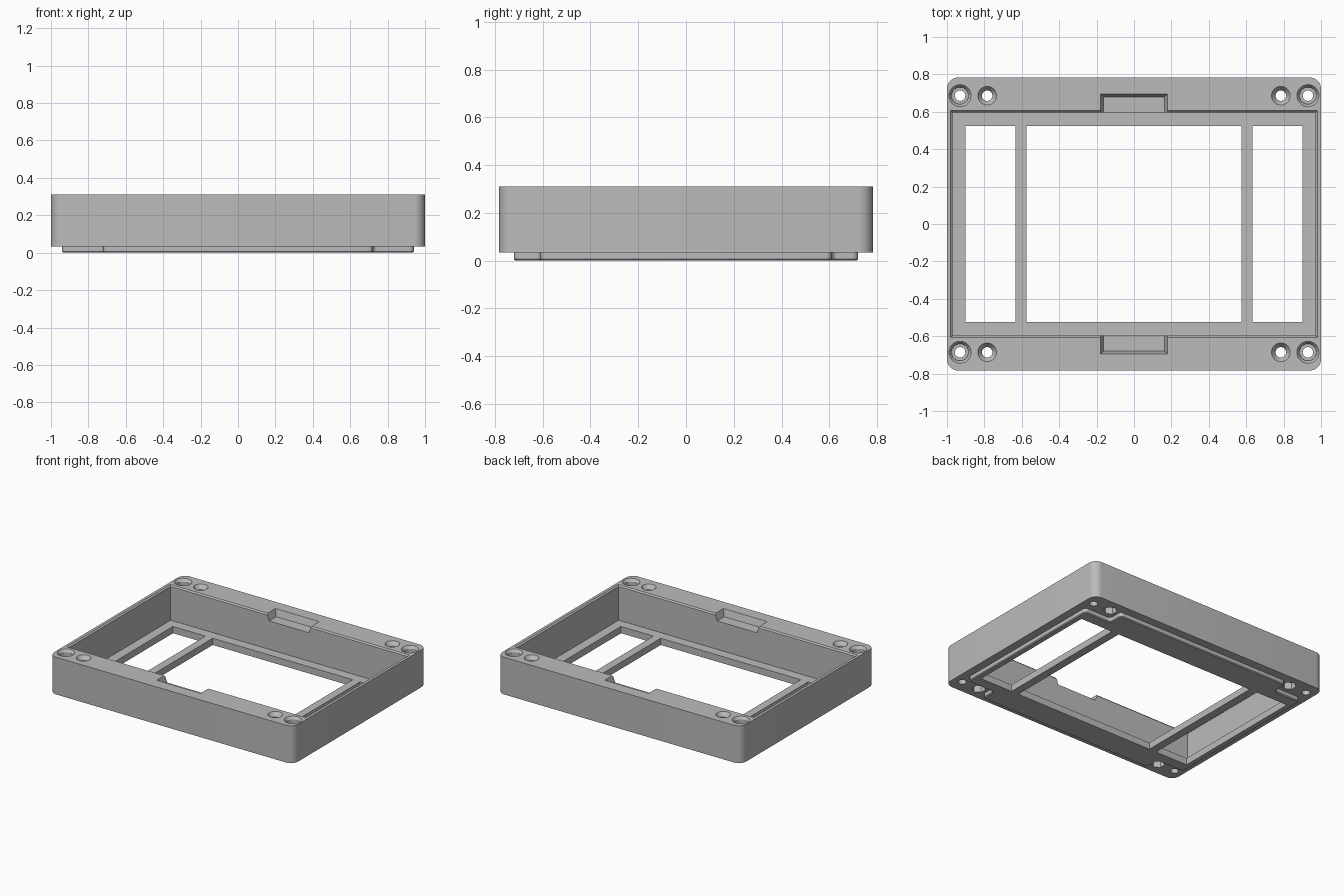
import bpy, bmesh, math
from mathutils import Matrix

if "Cube" in bpy.data.objects:
    bpy.data.objects.remove(bpy.data.objects["Cube"])

grey = bpy.data.materials.new("plain grey")
grey.use_nodes = True
colour = (0.5, 0.5, 0.5, 1)
grey.diffuse_color = colour
grey.node_tree.nodes["Principled BSDF"].inputs["Base Color"].default_value = colour

TOP, BASE, FLOOR = 0.31, 0.034, 0.05


def finish(name, bm):
    bmesh.ops.recalc_face_normals(bm, faces=bm.faces)
    mesh = bpy.data.meshes.new(name)
    bm.to_mesh(mesh)
    bm.free()
    obj = bpy.data.objects.new(name, mesh)
    bpy.context.collection.objects.link(obj)
    return obj


def prism(name, outline, z0, z1, radius=0.0, rim=0.0):
    """Upright prism with rounded corners and an optional softened bottom rim."""
    bm = bmesh.new()
    face = bm.faces.new([bm.verts.new((x, y, z0)) for x, y in outline])
    ext = bmesh.ops.extrude_face_region(bm, geom=[face])
    for v in ext["geom"]:
        if isinstance(v, bmesh.types.BMVert):
            v.co.z = z1
    if radius:
        upright = [e for e in bm.edges if abs(e.verts[0].co.z - e.verts[1].co.z) > 0.001]
        bmesh.ops.bevel(bm, geom=upright, offset=radius, segments=8,
                        profile=0.5, affect='EDGES')
    if rim:
        low = [e for e in bm.edges if all(abs(v.co.z - z0) < 1e-5 for v in e.verts)]
        bmesh.ops.bevel(bm, geom=low, offset=rim, segments=1, affect='EDGES')
    return finish(name, bm)


def block(name, centre, low, high, z0, z1):
    """Box whose lower and upper half sizes may differ."""
    bm = bmesh.new()
    bmesh.ops.create_cube(bm, size=2)
    for v in bm.verts:
        half, z = (high, z1) if v.co.z > 0 else (low, z0)
        v.co = (centre[0] + v.co.x * half[0], centre[1] + v.co.y * half[1], z)
    return finish(name, bm)


def cone(name, x, y, r0, r1, z0, z1, sides=40):
    bm = bmesh.new()
    bmesh.ops.create_cone(bm, cap_ends=True, segments=sides, radius1=r0, radius2=r1,
                          depth=z1 - z0,
                          matrix=Matrix.Translation((x, y, (z0 + z1) / 2)))
    return finish(name, bm)


def combine(target, tool, operation='DIFFERENCE'):
    mod = target.modifiers.new("cut", 'BOOLEAN')
    mod.operation = operation
    mod.solver = 'EXACT'
    mod.object = tool
    bpy.context.view_layer.objects.active = target
    bpy.ops.object.modifier_apply(modifier=mod.name)
    bpy.data.objects.remove(tool)


# Outer shell with rounded corners
frame = prism("case_frame", [(-1, -.783), (1, -.783), (1, .783), (-1, .783)],
              BASE, TOP, 0.06)

# Raised locating lip underneath, stepped in around the corner holes
quarter = [(.94, .61), (.72, .61), (.72, .72)]
outline = (quarter + [(-x, y) for x, y in reversed(quarter)]
           + [(-x, -y) for x, y in quarter]
           + [(x, -y) for x, y in reversed(quarter)])
combine(frame, prism("lip", outline, 0, 0.042, 0.025, 0.006), 'UNION')

# Main cavity, its chamfered rim, and the floor window
combine(frame, block("cavity", (0, 0), (.97, .597), (.97, .597), FLOOR, 0.4))
combine(frame, block("rim", (0, 0), (.97, .597), (.985, .61), 0.3, 0.315))
combine(frame, block("window", (0, 0), (.9, .524), (.9, .524), -0.1, 0.2))

for sy in (-1, 1):
    # Finger notch in the long wall
    combine(frame, block("notch", (0, sy * .59), (.163, .09), (.181, .106), 0.26, 0.313))
    for sx in (-1, 1):
        y = sy * .686
        # Counterbored corner hole
        x = sx * .93
        combine(frame, cone("hole", x, y, .028, .028, -0.1, 0.4))
        combine(frame, cone("bore", x, y, .045, .045, 0.26, 0.4))
        combine(frame, cone("flare", x, y, .045, .061, 0.29, 0.313))
        # Countersunk screw hole with a hexagonal nut pocket below
        x = sx * .785
        combine(frame, cone("hole", x, y, .028, .028, -0.1, 0.4))
        combine(frame, cone("sink", x, y, .028, .052, 0.28, 0.313))
        combine(frame, cone("nut", x, y, .048, .048, -0.1, 0.1, 6))

# Cross bars over the window
bars = [block(side + "_cross_bar", (sx * .604, 0), (.03, .524), (.03, .524), 0, FLOOR)
        for side, sx in (("left", 1), ("right", -1))]

for obj in [frame] + bars:
    obj.data.materials.clear()
    obj.data.materials.append(grey)
    for p in obj.data.polygons:
        p.material_index = 0

bpy.ops.object.select_all(action='DESELECT')
frame.select_set(True)
bpy.context.view_layer.objects.active = frame
bpy.ops.object.shade_smooth_by_angle(angle=math.radians(30))
